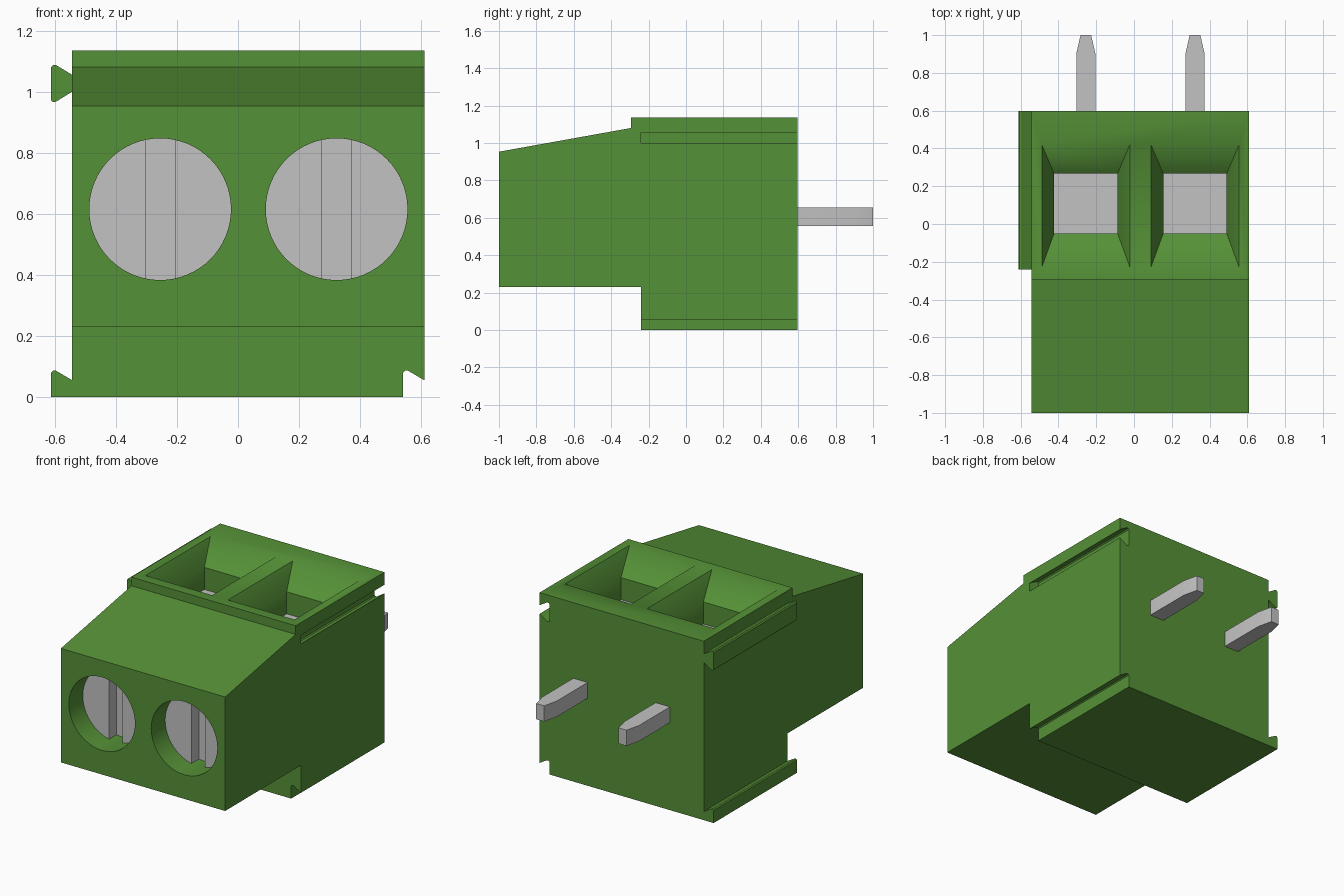
import bpy, bmesh, math

cube = bpy.data.objects.get("Cube")
if cube:
    bpy.data.objects.remove(cube, do_unlink=True)


def material(name, rgb):
    m = bpy.data.materials.new(name)
    m.use_nodes = True
    col = (*rgb, 1.0)
    m.diffuse_color = col
    m.node_tree.nodes["Principled BSDF"].inputs["Base Color"].default_value = col
    return m


GREEN = material("housing green", (0.091, 0.283, 0.038))
GREY = material("metal grey", (0.54, 0.54, 0.54))


def loft(name, rings, mat):
    """Join rings of equal point count into a closed solid."""
    bm = bmesh.new()
    loops = [[bm.verts.new(p) for p in ring] for ring in rings]
    n = len(loops[0])
    for a, b in zip(loops, loops[1:]):
        for i in range(n):
            j = (i + 1) % n
            bm.faces.new((a[i], a[j], b[j], b[i]))
    bm.faces.new(loops[0])
    bm.faces.new(loops[-1])
    bmesh.ops.recalc_face_normals(bm, faces=bm.faces)
    mesh = bpy.data.meshes.new(name)
    bm.to_mesh(mesh)
    bm.free()
    mesh.materials.append(mat)
    obj = bpy.data.objects.new(name, mesh)
    bpy.context.collection.objects.link(obj)
    return obj


def along_y(name, xz, y0, y1, mat):
    return loft(name, [[(x, y, z) for x, z in xz] for y in (y0, y1)], mat)


def arc(cx, cz, r, a0, a1, n):
    return [(cx + r * math.cos(a0 + (a1 - a0) * i / n),
             cz + r * math.sin(a0 + (a1 - a0) * i / n)) for i in range(n + 1)]


def rect(x, half, y0, y1, z):
    return [(x - half, y0, z), (x + half, y0, z), (x + half, y1, z), (x - half, y1, z)]


def smooth(obj, degrees):
    bpy.ops.object.select_all(action='DESELECT')
    obj.select_set(True)
    bpy.context.view_layer.objects.active = obj
    bpy.ops.object.shade_smooth_by_angle(angle=math.radians(degrees))


def cut(target, cutter):
    bpy.context.view_layer.objects.active = target
    mod = target.modifiers.new("cut", 'BOOLEAN')
    mod.operation = 'DIFFERENCE'
    mod.solver = 'EXACT'
    mod.object = cutter
    bpy.ops.object.modifier_apply(modifier=mod.name)
    bpy.data.objects.remove(cutter, do_unlink=True)


POLES = (-0.255, 0.323)
RIGHT, LEFT, TOP, BACK = -0.543, 0.61, 1.135, 0.597
STEP = -0.24            # front of the rails and of the lower body
HOLE_Z, HOLE_R = 0.615, 0.232
SCREW_Y, SLOT_Y = -0.86, -0.78

# Housing: side profile extruded across the width
side = [(-1, 0.23), (STEP, 0.23), (STEP, 0), (BACK, 0), (BACK, TOP),
        (-0.293, TOP), (-0.293, 1.08), (-1, 0.953)]
housing = loft("housing", [[(x, y, z) for y, z in side] for x in (RIGHT, LEFT)], GREEN)

# Interlocking rails on one side, matching grooves on the other
upper = [(0, 1.0), (0, 1.055), (-0.053, 1.087), (-0.063, 1.087), (-0.069, 1.08),
         (-0.069, 0.972), (-0.063, 0.966), (-0.053, 0.967)]
lower = [(0, 0), (0, 0.055), (-0.053, 0.086), (-0.063, 0.086), (-0.069, 0.08), (-0.069, 0)]
for name, shape in (("upper_rail", upper), ("lower_rail", lower)):
    along_y(name, [(RIGHT + x, z) for x, z in shape], STEP, BACK, GREEN)
    drop = 0.05 if name == "lower_rail" else 0
    groove = [(LEFT + x, z - drop if z == 0 else z) for x, z in shape]
    # widen the mouth past the wall so the cut is clean
    low, high = groove[0], groove[1]
    groove[0:2] = [low, (LEFT + 0.02, low[1]), (LEFT + 0.02, high[1]), high]
    cut(housing, along_y("groove_cutter", groove, STEP if drop == 0 else STEP - 0.05,
                         BACK + 0.1, GREEN))

for x in POLES:
    # Round screw hole in the front
    circle = arc(x, HOLE_Z, HOLE_R, 0, 2 * math.pi, 64)[:-1]
    cut(housing, along_y("hole_cutter", circle, -1.1, SLOT_Y, GREEN))
    # Funnel-shaped well in the top
    rings = [rect(x, 0.168, -0.05, 0.267, 0.87),
             rect(x, 0.168, -0.05, 0.267, TOP - 0.12),
             rect(x, 0.233, -0.228, 0.42, TOP),
             rect(x, 0.233, -0.228, 0.42, TOP + 0.1)]
    cut(housing, loft("well_cutter", rings, GREEN))
smooth(housing, 40)

for side_name, x in zip(("right", "left"), POLES):
    # Slotted screw head: a base disc and two raised segments
    r = HOLE_R + 0.002
    disc = arc(x, HOLE_Z, r, 0, 2 * math.pi, 64)[:-1]
    smooth(along_y(side_name + "_screw_base", disc, SLOT_Y - 0.004, SLOT_Y + 0.02, GREY), 30)
    a = math.acos(0.048 / r)
    for part, mid in (("a", 0), ("b", math.pi)):
        seg = arc(x, HOLE_Z, r, mid - a, mid + a, 30)
        smooth(along_y(f"{side_name}_screw_half_{part}", seg, SCREW_Y, SLOT_Y, GREY), 30)
    # Metal contact at the bottom of the well
    loft(side_name + "_contact", [rect(x, 0.169, -0.051, 0.268, z) for z in (0.85, 0.875)], GREY)
    # Solder pin with a tapered tip
    pin = [(-0.05, 0.58), (0.05, 0.58), (0.05, 0.905), (0.028, 1.0), (-0.028, 1.0), (-0.05, 0.905)]
    smooth(loft(side_name + "_pin", [[(x + px, y, z) for px, y in pin] for z in (0.555, 0.655)],
                GREY), 30)
